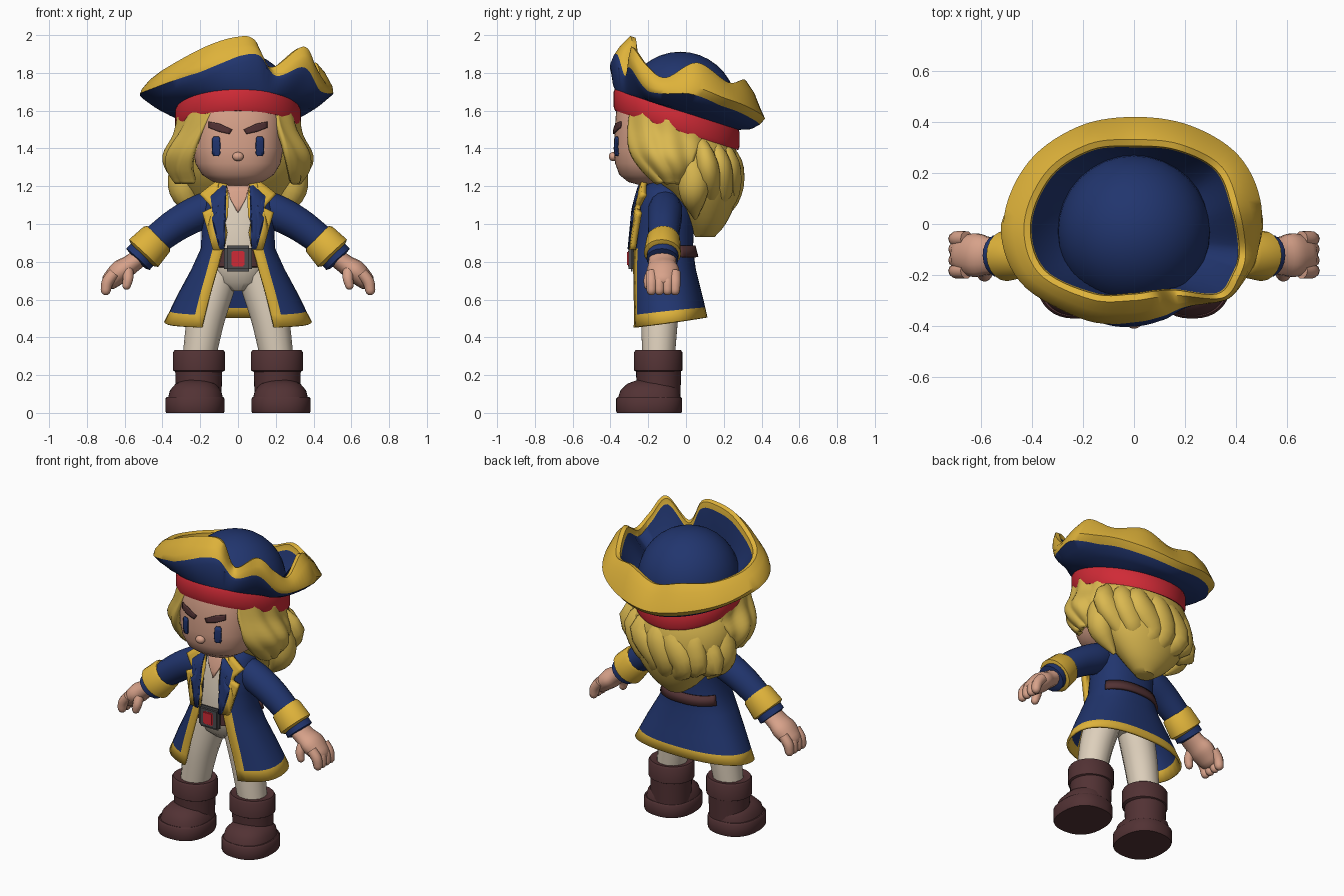
import bpy, bmesh
from math import sin, cos, asin, pi, radians, copysign
from mathutils import Vector

if "Cube" in bpy.data.objects:
    bpy.data.objects.remove(bpy.data.objects["Cube"])


def material(name, rgb):
    colour = [((c / 255 + 0.055) / 1.055) ** 2.4 for c in rgb] + [1]
    m = bpy.data.materials.new(name)
    m.use_nodes = True
    m.diffuse_color = colour
    m.node_tree.nodes["Principled BSDF"].inputs["Base Color"].default_value = colour
    return m


navy = material("navy", (33, 53, 110))
gold = material("gold", (222, 178, 58))
blonde = material("blonde", (218, 184, 80))
red = material("red", (208, 42, 54))
skin = material("skin", (216, 162, 138))
cream = material("cream", (222, 208, 188))
brown = material("brown", (82, 50, 52))
grey = material("dark grey", (76, 76, 78))
made = []


def finish(name, bm, mats, mirror=False, solid=0):
    bmesh.ops.recalc_face_normals(bm, faces=bm.faces)
    mesh = bpy.data.meshes.new(name)
    bm.to_mesh(mesh)
    bm.free()
    ob = bpy.data.objects.new(name, mesh)
    bpy.context.collection.objects.link(ob)
    for m in mats:
        mesh.materials.append(m)
    if solid:
        mod = ob.modifiers.new("thickness", "SOLIDIFY")
        mod.thickness, mod.offset = solid, 0
    if mirror:
        ob.modifiers.new("mirror", "MIRROR")
    made.append(ob)


def loft(name, loops, mats, rule=None, closed=True, caps=True, **kw):
    bm = bmesh.new()
    rows = [[bm.verts.new(p) for p in loop] for loop in loops]
    n = len(rows[0])
    for i, (a, b) in enumerate(zip(rows, rows[1:])):
        for j in range(n if closed else n - 1):
            k = (j + 1) % n
            f = bm.faces.new((a[j], a[k], b[k], b[j]))
            if rule:
                f.material_index = rule(i, j)
    if closed and caps:
        bm.faces.new(rows[0])
        bm.faces.new(rows[-1])
    finish(name, bm, mats, **kw)


def power(v, p):
    return copysign(abs(v) ** p, v)


def oval(z, cy, rx, ry, cx=0, angles=None, p=0.85, n=36):
    angles = angles or [2 * pi * i / n for i in range(n)]
    return [Vector((cx + rx * power(sin(a), p), cy - ry * power(cos(a), p), z)) for a in angles]


def spline(pts, steps, closed=False):
    # Catmull-Rom through points of any dimension
    pts = [Vector(p) for p in pts]
    n, out = len(pts), []
    for i in range(n if closed else n - 1):
        q = [pts[(i + d) % n] if closed else pts[min(max(i + d, 0), n - 1)] for d in (-1, 0, 1, 2)]
        for s in range(steps):
            t = s / steps
            out.append(0.5 * (2 * q[1] + (q[2] - q[0]) * t + (2 * q[0] - 5 * q[1] + 4 * q[2] - q[3]) * t * t
                              + (3 * q[1] - q[0] - 3 * q[2] + q[3]) * t ** 3))
    return out if closed else out + [pts[-1]]


def limb(name, path, mat, flat=1, steps=4, n=14, round_end=False, **kw):
    # tube along (x, y, z, radius) points
    pts = spline(path, steps)
    if round_end:
        d = (pts[-1] - pts[-2]).xyz.normalized()
        e, r = pts[-1].xyz, pts[-1].w
        pts += [Vector((*(e + d * r * sin(a)), r * cos(a))) for a in (0.5, 1, 1.4)]
    loops = []
    for i, p in enumerate(pts):
        t = (pts[min(i + 1, len(pts) - 1)].xyz - pts[max(i - 1, 0)].xyz).normalized()
        u = t.cross(Vector((0, 1, 0))).normalized()
        v = u.cross(t)
        r = max(p.w, 0.004)
        loops.append([p.xyz + u * r * cos(2 * pi * k / n) + v * r * flat * sin(2 * pi * k / n) for k in range(n)])
    loft(name, loops, [mat], **kw)


def surface_y(rings, x, z, p=0.85):
    rings = sorted(rings)
    z = min(max(z, rings[0][0]), rings[-1][0])
    for a, b in zip(rings, rings[1:]):
        if z <= b[0]:
            t = (z - a[0]) / (b[0] - a[0])
            cy, rx, ry = [a[k] + (b[k] - a[k]) * t for k in (1, 2, 3)]
            s = min(abs(x) / rx, 0.98) ** (1 / p)
            return cy - ry * (1 - s * s) ** (p / 2)


def plate(name, outline, rings, mat, lift, solid=0.008, mirror=True):
    # flat outline in x, z laid over a lofted surface
    bm = bmesh.new()
    face = bm.faces.new([bm.verts.new((x, 0, z)) for x, z in outline])
    bmesh.ops.triangulate(bm, faces=[face])
    bmesh.ops.subdivide_edges(bm, edges=bm.edges[:], cuts=3, use_grid_fill=True)
    for v in bm.verts:
        v.co.y = surface_y(rings, v.co.x, v.co.z) - lift
    finish(name, bm, [mat], mirror=mirror, solid=solid)


def box(name, centre, size, mat, bevel=0.01):
    bm = bmesh.new()
    bmesh.ops.create_cube(bm, size=1)
    for v in bm.verts:
        v.co = Vector(centre) + v.co * Vector(size)
    bmesh.ops.bevel(bm, geom=bm.edges[:], offset=bevel, segments=2, affect="EDGES")
    finish(name, bm, [mat])


def ball(name, centre, size, mat):
    bm = bmesh.new()
    bmesh.ops.create_uvsphere(bm, u_segments=32, v_segments=18, radius=1)
    for v in bm.verts:
        v.co = Vector(centre) + v.co * Vector(size)
    finish(name, bm, [mat])


# Boots and legs
loft("boot_sole", [oval(z, -.195, .157 - i, .175 - i, .228) for z, i in ((0, .004), (.01, 0), (.075, 0), (.085, .008))],
     [brown], mirror=True)
loft("boot_foot", [oval(*r, .225) for r in ((.08, -.195, .145, .165), (.12, -.192, .135, .155),
     (.155, -.185, .105, .125), (.175, -.175, .06, .08))], [brown], mirror=True)
loft("boot_shaft", [oval(z, -.145, r, r - .005, .208, p=1) for z, r in ((.05, .12), (.14, .122), (.24, .125))],
     [brown], mirror=True)
loft("boot_cuff", [oval(z, -.147, r, r - .01, .206, p=1) for z, r in
     ((.215, .12), (.225, .138), (.32, .138), (.332, .13), (.325, .09))], [brown], mirror=True)
limb("leg", [(.085, -.13, .78, .1), (.125, -.13, .66, .105), (.17, -.14, .5, .1), (.205, -.145, .3, .088)],
     cream, mirror=True)

# Coat cross-sections: height, centre y, half width, half depth
coat = [(1.24, -.11, .1, .09), (1.17, -.11, .17, .12), (1.08, -.11, .19, .145), (.98, -.115, .185, .15),
        (.87, -.125, .19, .155), (.76, -.12, .24, .165), (.62, -.105, .31, .18), (.52, -.095, .355, .19),
        (.455, -.09, .385, .197)]
gaps = [.06, .07, .075, .075, .08, .11, .15, .175, .19]
loops = []
for (z, cy, rx, ry), gap in zip(coat, gaps):
    edge, trim = [asin((g / rx) ** (1 / .85)) for g in (gap, min(gap + .05, rx * .9))]
    angles = [edge] + [trim + (2 * pi - 2 * trim) * k / 30 for k in range(31)] + [2 * pi - edge]
    loop = oval(z, cy, rx, ry, angles=angles)
    for v in loop:
        v.z += max(0, .76 - z) * .45 * (v.y + .25)
    loops.append(loop)
loft("coat", loops, [navy, gold], lambda i, j: int(i == 7 or (i > 3 and j in (0, 31))), closed=False, solid=.014)

# Shirt, pelvis, neck and belt
body = [(z, cy, rx * .94, ry * .94) for z, cy, rx, ry in coat[:5]] + [
    (.78, -.125, .17, .135), (.69, -.125, .13, .11), (.645, -.125, .05, .06)]
loft("shirt_and_pelvis", [oval(*r) for r in body], [cream])
plate("open_neck", [(-.065, 1.21), (.065, 1.21), (.04, 1.13), (0, 1.06), (-.04, 1.13)], body, skin, .006, mirror=False)
limb("neck", [(0, -.12, 1.12, .075), (0, -.13, 1.26, .075)], skin)
loft("front_belt", [oval(z, -.125, r, r - .02) for z, r in ((.77, .165), (.775, .175), (.865, .172), (.87, .16))], [brown])
back = [pi * (.65 + .7 * k / 20) for k in range(21)]
loft("back_belt", [oval(z, -.122, r, r - .036, angles=back) for z, r in ((.825, .216), (.885, .2))],
     [brown], closed=False, solid=.016)
box("buckle", (0, -.288, .817), (.147, .035, .138), grey, .014)
box("buckle_stone", (0, -.296, .817), (.07, .034, .082), red, .006)

# Lapels folded over a gently curved chest
chest = [(1.25, -.11, .24, .1), (1.17, -.11, .28, .128), (1.08, -.112, .29, .15), (.98, -.115, .29, .157),
         (.85, -.125, .29, .16)]
plate("lapel_trim", [(.06, 1.225), (.09, 1.24), (.15, 1.195), (.2, 1.155), (.135, 1.085), (.185, 1.06), (.16, .97),
      (.132, .865), (.075, .865), (.075, 1.1)], chest, gold, .008, .03)
plate("lapel_face", [(.062, 1.2), (.08, 1.205), (.145, 1.145), (.09, 1.083), (.138, 1.035), (.118, .96),
      (.095, .866), (.073, .866), (.073, 1.1)], chest, navy, .024, .01)

# Arms and hands
limb("sleeve", [(.09, -.11, 1.12, .075), (.2, -.11, 1.065, .092), (.32, -.115, 1, .088), (.43, -.12, .92, .08)],
     navy, mirror=True)
limb("cuff", [(.42, -.12, .93, .085), (.43, -.12, .92, .096), (.5, -.125, .845, .106), (.508, -.125, .837, .085)],
     gold, .93, 1, 20, mirror=True)
limb("sleeve_end", [(.46, -.12, .89, .08), (.53, -.125, .813, .084), (.535, -.125, .808, .06)], navy, 1, 1, 20, mirror=True)
limb("palm", [(.51, -.125, .83, .05), (.57, -.125, .785, .052), (.62, -.122, .75, .06), (.67, -.12, .705, .05)],
     skin, 1.45, round_end=True, mirror=True)
for k, y in enumerate((-.183, -.141, -.098, -.058)):
    limb("finger_%d" % (k + 1), [(.655, y, .74, .031), (.69, y, .695, .031), (.7, y, .65, .027)],
         skin, round_end=True, mirror=True, n=10)
limb("thumb", [(.585, -.165, .77, .03), (.582, -.195, .715, .028), (.59, -.2, .675, .023)], skin, round_end=True, mirror=True)

# Head and face
head = [(1.205, -.17, .06, .07), (1.222, -.175, .13, .13), (1.26, -.178, .19, .175), (1.32, -.175, .225, .2),
        (1.4, -.175, .24, .208), (1.5, -.17, .243, .207), (1.6, -.165, .24, .205), (1.68, -.16, .22, .18)]
loft("head", [oval(*r, n=64) for r in head], [skin])
ball("nose", (0, -.385, 1.357), (.03, .024, .024), skin)
plate("eye", [(.103, 1.36), (.127, 1.36), (.135, 1.372), (.135, 1.452), (.127, 1.464), (.103, 1.464), (.095, 1.452),
      (.095, 1.372)], head, navy, .005)
plate("eyebrow", [(.03, 1.5), (.045, 1.476), (.1, 1.488), (.155, 1.51), (.155, 1.542), (.1, 1.532)], head, brown, .005)

# Hair: back mass, a curtain on each side of the face, and locks
hair = spline([(1.5, -.02, .29, .24), (1.38, .01, .335, .26), (1.25, .05, .325, .235), (1.12, .1, .25, .165),
               (1, .11, .15, .1), (.93, .1, .06, .05)], 3)
loft("hair_mass", [oval(*r, p=1) for r in hair], [blonde])


def curtain(name, side, edges):
    rows = spline([(1.64, -.055, .31, .3, edges[0]), (1.53, -.075, .325, .29, edges[1]), (1.4, -.09, .378, .255, edges[2]),
                   (1.3, -.085, .365, .21, edges[3]), (1.22, -.09, .315, .15, edges[4])], 4)
    loops = []
    for z, cy, rx, ry, x in rows:
        a = asin(x / rx)
        loop = oval(z, cy, rx, ry, angles=[a + (2.1 - a) * k / 24 for k in range(25)], p=1)
        for k, v in enumerate(loop):
            v.x = side * (v.x + .008 * sin(k * .8 + 14 * z))
            v.z -= .32 * min(1, max(0, (z - 1.25) / .35)) * (v.y + .35)
        loops.append(loop)
    loft(name, loops, [blonde], closed=False, solid=.03)


curtain("right_fringe", -1, (.12, .165, .22, .245, .235))
curtain("left_fringe", 1, (.2, .205, .235, .265, .285))
limb("lower_lock", [(.27, .02, 1.38, .06), (.285, .04, 1.25, .085), (.275, .04, 1.15, .072), (.19, .05, 1.03, .01)],
     blonde, mirror=True)
for k in range(7):
    a = radians(-66 + 22 * k)
    s, c, low = sin(a), cos(a), .93 + .05 * abs(k - 3) + .04 * (k % 2)
    sway = .045 - .02 * (k % 2)
    limb("back_lock_%d" % (k + 1), [(.25 * s - sway, -.03 + .2 * c, 1.49 - .06 * c, .04),
         (.29 * s + sway, .02 + .22 * c, 1.32, .08), (.25 * s - sway, .05 + .19 * c, 1.17, .078),
         (.17 * s + sway, .07 + .1 * c, low + .08, .055), (.13 * s, .08 + .04 * c, low, .008)], blonde, .75)


# Hat band, crown and folded brim
def tilted(r, lift, angle):
    x, y = r * cos(angle), r * sin(angle) - .05
    return Vector((x, y, 1.71 - .32 * (y + .37) + lift))


loft("hat_band", [[tilted(r, h, 2 * pi * k / 48) for k in range(48)] for r, h in
     ((.3, -.105), (.326, -.112), (.334, -.09), (.334, -.015), (.325, .005))], [red], caps=False)
ball("hat_crown", (0, -.03, 1.61), (.3, .3, .302), navy)

# angle, outer fold radius and height, top edge radius and height
rim = [(8, .51, 1.69, .415, 1.855), (33, .49, 1.64, .41, 1.75), (60, .445, 1.58, .36, 1.765), (90, .42, 1.55, .33, 1.7),
       (120, .44, 1.58, .36, 1.74), (150, .48, 1.63, .4, 1.75), (180, .52, 1.68, .43, 1.78), (207, .5, 1.72, .42, 1.83),
       (240, .425, 1.8, .34, 1.94), (268, .405, 1.83, .3, 1.99), (287, .395, 1.85, .3, 1.975), (302, .385, 1.76, .33, 1.83),
       (320, .445, 1.78, .45, 1.94), (333, .475, 1.71, .46, 1.84), (346, .495, 1.69, .45, 1.775)]


def ring(r, z):
    return spline([(p[r] * cos(radians(p[0])), p[r] * sin(radians(p[0])), p[z]) for p in rim], 7, True)


def clamp(v):
    return min(1, max(0, v))


brim = [[] for _ in range(10)]
for w, t in zip(ring(1, 2), ring(3, 4)):
    out = Vector((w.x, w.y, 0)).normalized()
    base = tilted(.325, -.005, -Vector((1, 0)).angle_signed(Vector((w.x, w.y + .05))))
    # where the trim starts: 1 is the outer fold, 2 the top edge
    start = 1 + .35 * clamp((w.x + .2) / .2) * clamp((-w.y - .2) / .1) - .2 * clamp(w.y / .2)
    column = [base]
    for s in (.4, start - .25, start, start + .25, 1.7):
        column.append(base.lerp(w, s) - Vector((0, 0, .08 * s * (1 - s))) if s < 1
                      else w.lerp(t, s - 1) + out * .07 * (s - 1) * (2 - s))
    column += [t, t - out * .025 - Vector((0, 0, .008)), t - out * .03 - Vector((0, 0, .044)),
               tilted(.24, -.02, -Vector((1, 0)).angle_signed(Vector((w.x, w.y + .05))))]
    for row, p in zip(brim, column):
        row.append(p)
loft("hat_brim", brim, [navy, gold], lambda i, j: int(3 <= i < 8), caps=False)

# Smooth shading with crisp edges
bpy.ops.object.select_all(action="DESELECT")
for ob in made:
    ob.select_set(True)
bpy.context.view_layer.objects.active = made[0]
bpy.ops.object.shade_smooth_by_angle(angle=radians(40))
